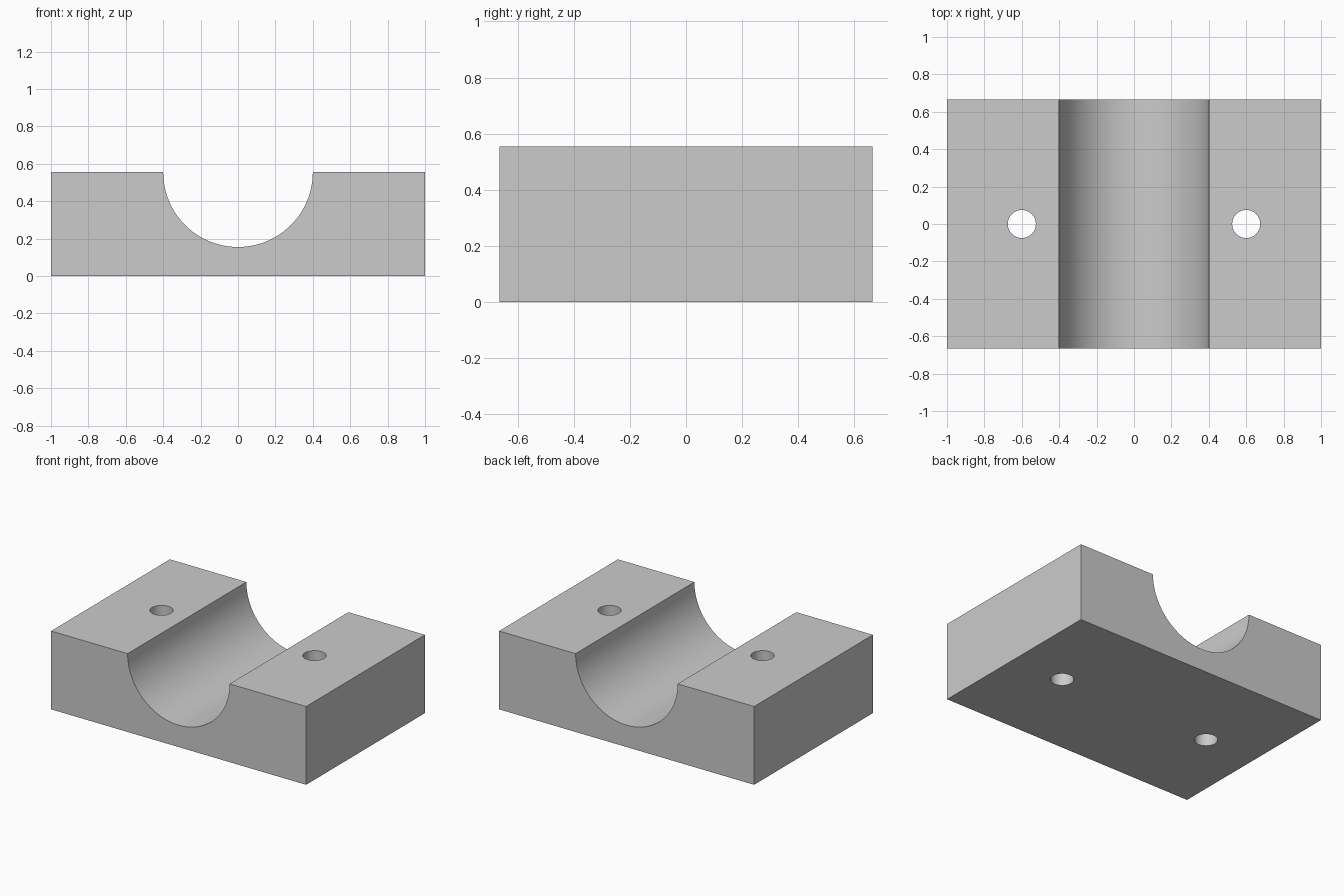
import bpy
import bmesh
from math import pi, cos, sin, radians

cube = bpy.data.objects.get("Cube")
if cube:
    bpy.data.objects.remove(cube, do_unlink=True)

HALF_W, HALF_D, HEIGHT = 1.0, 0.665, 0.555
GROOVE_R, HOLE_R, HOLE_X = 0.4, 0.075, 0.6
STEPS = 48

grey = bpy.data.materials.new("plain_grey")
grey.use_nodes = True
colour = (0.6, 0.6, 0.6, 1)
grey.diffuse_color = colour
grey.node_tree.nodes["Principled BSDF"].inputs["Base Color"].default_value = colour

# Block section with a half-round groove, extruded front to back
profile = [(-HALF_W, 0), (HALF_W, 0), (HALF_W, HEIGHT)]
for i in range(STEPS + 1):
    a = -pi * i / STEPS
    profile.append((GROOVE_R * cos(a), HEIGHT + GROOVE_R * sin(a)))
profile.append((-HALF_W, HEIGHT))

bm = bmesh.new()
face = bm.faces.new([bm.verts.new((x, -HALF_D, z)) for x, z in profile])
extruded = bmesh.ops.extrude_face_region(bm, geom=[face])["geom"]
verts = [g for g in extruded if isinstance(g, bmesh.types.BMVert)]
bmesh.ops.translate(bm, verts=verts, vec=(0, 2 * HALF_D, 0))
bmesh.ops.recalc_face_normals(bm, faces=bm.faces)
mesh = bpy.data.meshes.new("clamp_block")
bm.to_mesh(mesh)
bm.free()
block = bpy.data.objects.new("clamp_block", mesh)
bpy.context.collection.objects.link(block)
mesh.materials.append(grey)

# Bolt holes through both shoulders
for side, x in (("left", HOLE_X), ("right", -HOLE_X)):
    bpy.ops.mesh.primitive_cylinder_add(vertices=STEPS, radius=HOLE_R, depth=1,
                                        location=(x, 0, HEIGHT / 2))
    cutter = bpy.context.object
    cutter.name = side + "_hole_cutter"
    cutter.hide_render = True
    cutter.data.materials.append(grey)
    cut = block.modifiers.new(side + "_bolt_hole", "BOOLEAN")
    cut.operation = "DIFFERENCE"
    cut.solver = "EXACT"
    cut.object = cutter
    bpy.ops.object.select_all(action="DESELECT")
    block.select_set(True)
    bpy.context.view_layer.objects.active = block
    bpy.ops.object.modifier_apply(modifier=cut.name)
    bpy.data.objects.remove(cutter, do_unlink=True)

bpy.ops.object.shade_smooth_by_angle(angle=radians(30))
